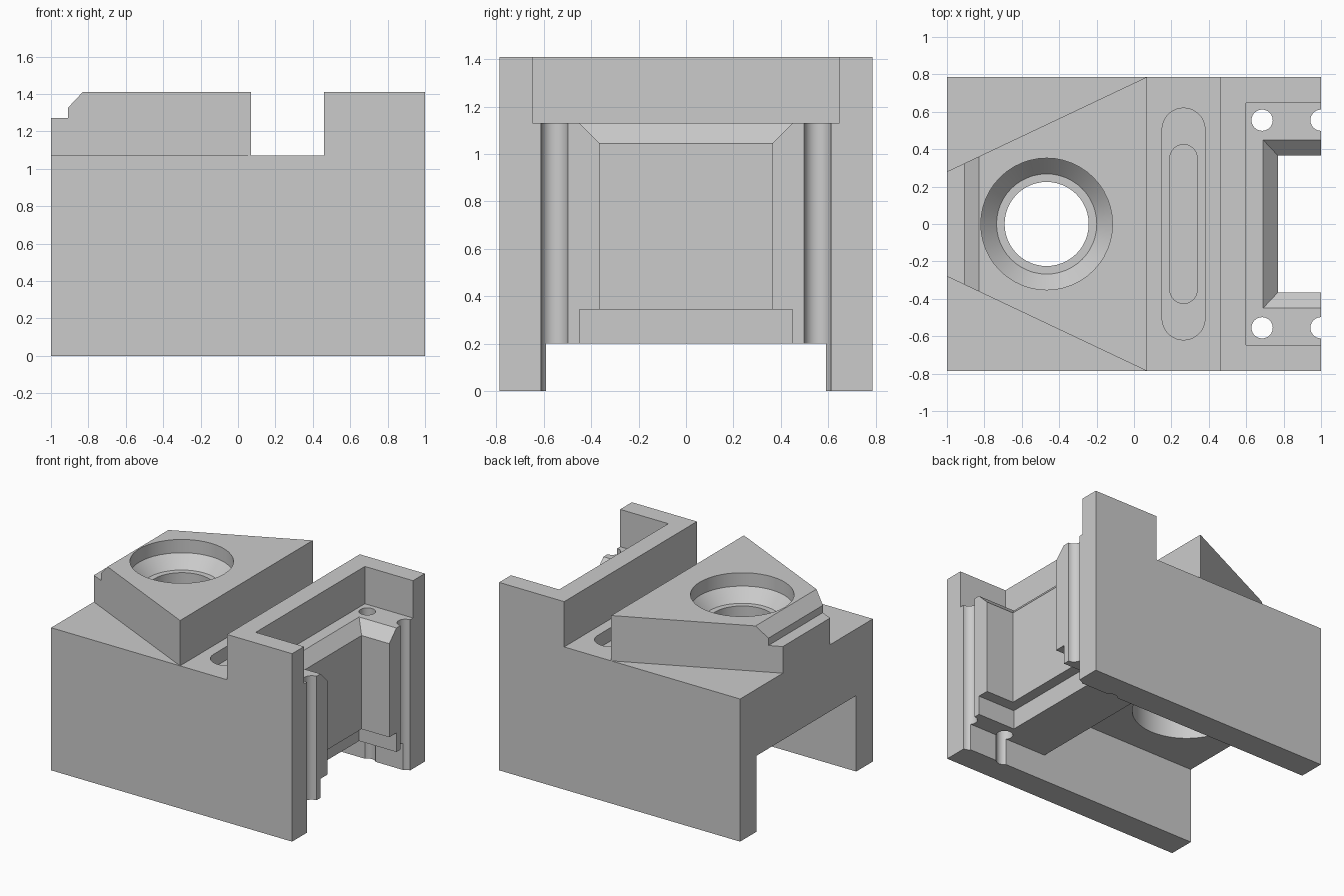
import bpy, bmesh, math
from mathutils import Vector

if "Cube" in bpy.data.objects:
    bpy.data.objects.remove(bpy.data.objects["Cube"])


def new_object(name, bm):
    bmesh.ops.recalc_face_normals(bm, faces=bm.faces)
    mesh = bpy.data.meshes.new(name)
    bm.to_mesh(mesh)
    bm.free()
    ob = bpy.data.objects.new(name, mesh)
    bpy.context.collection.objects.link(ob)
    return ob


def loft(name, rings):
    """Closed solid through a list of equal-length rings of points."""
    bm = bmesh.new()
    loops = [[bm.verts.new(p) for p in ring] for ring in rings]
    n = len(loops[0])
    for a, b in zip(loops, loops[1:]):
        for i in range(n):
            j = (i + 1) % n
            bm.faces.new((a[i], a[j], b[j], b[i]))
    bm.faces.new(loops[0])
    bm.faces.new(loops[-1])
    return new_object(name, bm)


def side_prism(name, xz, half_width):
    return loft(name, [[(x, y, z) for x, z in xz] for y in (-half_width, half_width)])


def plan_prism(name, xy, z0, z1):
    return loft(name, [[(x, y, z) for x, y in xy] for z in (z0, z1)])


def circle(cx, cy, r, n):
    return [(cx + r * math.cos(2 * math.pi * i / n),
             cy + r * math.sin(2 * math.pi * i / n)) for i in range(n)]


def stadium(cx, half_len, r, n=16):
    """Slot outline running along y, with round ends."""
    pts = []
    for k in range(2 * n + 2):
        upper = k <= n
        a = math.pi * (k if upper else k - 1) / n
        cy = (half_len - r) * (1 if upper else -1)
        pts.append((cx + r * math.cos(a), cy + r * math.sin(a)))
    return pts


def cut(target, cutter):
    cutter.hide_render = True
    mod = target.modifiers.new("cut", 'BOOLEAN')
    mod.operation = 'DIFFERENCE'
    mod.solver = 'EXACT'
    mod.object = cutter
    bpy.context.view_layer.objects.active = target
    bpy.ops.object.modifier_apply(modifier=mod.name)
    bpy.data.objects.remove(cutter, do_unlink=True)


# Main block from its front outline
body = side_prism("clamp_block", [
    (-1, 0), (1, 0), (1, 1.41), (.46, 1.41), (.46, 1.07), (.07, 1.07),
    (.07, 1.41), (-.83, 1.41), (-.91, 1.325), (-.91, 1.27), (-1, 1.27)], .787)

# Taper on both sides of the raised nose
for s in (-1, 1):
    cut(body, plan_prism("taper_cutter", [
        (-1.1, s * .233), (.17, s * .834), (-1.1, s * .834)], 1.07, 1.6))

# Stepped channel underneath
cut(body, side_prism("channel_cutter", [
    (-1.1, -.1), (1.1, -.1), (1.1, .2), (.3, .2), (.3, .57), (-1.1, .57)], .59))

# Countersunk bolt hole with a wider recess below
bolt = [(.352, 1.5), (.352, 1.31), (.268, 1.22), (.225, 1.22),
        (.225, .74), (.37, .74), (.37, .4)]
cut(body, loft("bolt_hole_cutter", [
    [(x, y, z) for x, y in circle(-.467, 0, r, 48)] for r, z in bolt]))

# Two-level slot in the groove
cut(body, plan_prism("slot_cutter", stadium(.265, .62, .115), .97, 1.2))
cut(body, plan_prism("slot_core_cutter", stadium(.265, .425, .073), .75, 1.1))

# Upper pocket at the right end
cut(body, plan_prism("pocket_cutter", [
    (.6, -.647), (1.3, -.647), (1.3, .647), (.6, .647)], 1.13, 1.6))

# Central opening, chamfered above and rebated below
levels = [(.1, .69, .45), (.343, .69, .45), (.343, .77, .365),
          (1.045, .77, .365), (1.13, .69, .45), (1.2, .69, .45)]
cut(body, loft("opening_cutter", [
    [(x, -y, z), (1.9 - x, -y, z), (1.9 - x, y, z), (x, y, z)] for z, x, y in levels]))

# Four vertical pin holes, two of them open at the end face
for x in (.685, 1.0):
    for y in (-.555, .555):
        cut(body, plan_prism("pin_cutter", circle(x, y, .057, 24), -.1, 1.25))

# Flat faces with smooth round walls
bpy.ops.object.select_all(action='DESELECT')
body.select_set(True)
bpy.context.view_layer.objects.active = body
bpy.ops.object.shade_smooth_by_angle(angle=math.radians(20))
